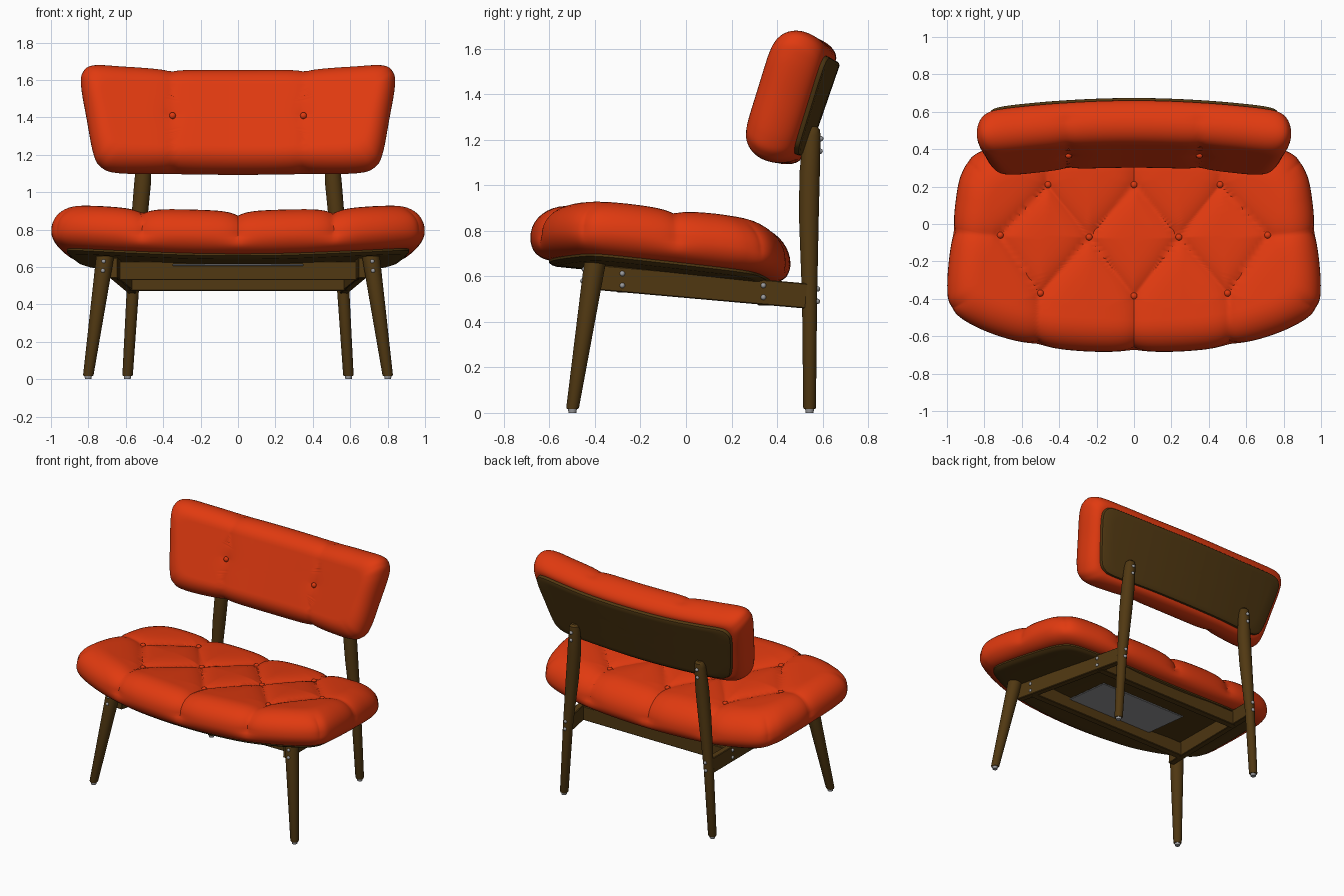
import bpy, bmesh, math
from mathutils import Vector, Matrix

if "Cube" in bpy.data.objects:
    bpy.data.objects.remove(bpy.data.objects["Cube"])


def material(name, rgb):
    m = bpy.data.materials.new(name)
    m.diffuse_color = (*rgb, 1)
    m.use_nodes = True
    m.node_tree.nodes["Principled BSDF"].inputs["Base Color"].default_value = m.diffuse_color
    return m


RED = material("orange red fabric", (0.75, 0.042, 0.005))
WOOD = material("dark brown wood", (0.082, 0.04, 0.006))
METAL = material("grey metal", (0.33, 0.33, 0.34))


def finish(name, bm, mat):
    bmesh.ops.recalc_face_normals(bm, faces=bm.faces)
    me = bpy.data.meshes.new(name)
    bm.to_mesh(me)
    bm.free()
    me.materials.append(mat)
    ob = bpy.data.objects.new(name, me)
    bpy.context.collection.objects.link(ob)
    return ob


def smooth_outline(half, n):
    # closed Catmull-Rom curve through a mirrored half outline
    pts = [Vector(p) for p in half]
    pts += [Vector((-p[0], p[1])) for p in half[-2:0:-1]]
    out, m = [], len(pts)
    for i in range(m):
        a, b, c, d = (pts[(i + k) % m] for k in (-1, 0, 1, 2))
        for j in range(n):
            t = j / n
            out.append(0.5 * (2 * b + (c - a) * t + (2 * a - 5 * b + 4 * c - d) * t * t
                              + (3 * b - a - 3 * c + d) * t ** 3))
    return out


def padded(name, mat, half, size, profile, place, n=6, inner=10, groove=None):
    # rings of an outline, inset by the profile (inset, height), closed to the centre at both ends
    A, B, cv = size
    line = smooth_outline(half, n)
    (d0, h0), (d1, h1) = profile[0], profile[-1]
    steps = [k / inner for k in range(1, inner)]
    rings = [((1 - d0 / A) * k, (1 - d0 / B) * k, h0) for k in steps]
    rings += [(1 - d / A, 1 - d / B, h) for d, h in profile]
    rings += [((1 - d1 / A) * k, (1 - d1 / B) * k, h1) for k in reversed(steps)]
    bm = bmesh.new()
    local, loops = [], []

    def add(u, v, h):
        local.append((u, v, h))
        return bm.verts.new(place(u, v, h))

    for su, sv, h in rings:
        loops.append([add(p.x * su, cv + (p.y - cv) * sv, h) for p in line])
    m = len(line)
    for r, s in zip(loops, loops[1:]):
        for i in range(m):
            bm.faces.new((r[i], r[(i + 1) % m], s[(i + 1) % m], s[i]))
    for loop, h in ((loops[0], h0), (loops[-1], h1)):
        c = add(0, cv, h)
        for i in range(m):
            bm.faces.new((loop[i], loop[(i + 1) % m], c))
    if groove:
        bmesh.ops.recalc_face_normals(bm, faces=bm.faces)
        bm.normal_update()
        moves = [(v, v.normal * groove(*q)) for v, q in zip(bm.verts, local)]
        for v, d in moves:
            v.co -= d
    return finish(name, bm, mat)


def arc_profile(db, hb, dt, ht, n=10):
    # rounded cushion edge: lower quarter, then upper quarter
    pr = []
    for i in range(-n, n + 1):
        a = math.pi / 2 * i / n
        d, h = (db, hb) if i < 0 else (dt, ht)
        pr.append((d * (1 - math.cos(a)), h * math.sin(a)))
    return pr


def seam_groove(seams, buttons, width, dimple):
    def depth(u, v, h):
        fade = min(1, max(0, 1 + h / 0.05))
        if fade == 0:
            return 0
        x, g = abs(u), 0
        for ax, ay, bx, by, dep in seams:
            dx, dy = bx - ax, by - ay
            t = min(1, max(0, ((x - ax) * dx + (v - ay) * dy) / (dx * dx + dy * dy)))
            g = max(g, dep * math.exp(-math.hypot(x - ax - t * dx, v - ay - t * dy) / width))
        for bx, by in buttons:
            g += dimple * math.exp(-math.hypot(x - bx, v - by) / 0.04)
        return g * fade
    return depth


def ball(name, mat, loc, r, squash=(1, 1, 1)):
    bm = bmesh.new()
    bmesh.ops.create_uvsphere(bm, u_segments=14, v_segments=8, radius=r,
                              matrix=Matrix.Translation(loc) @ Matrix.Diagonal((*squash, 1)))
    return finish(name, bm, mat)


def tube(name, mat, stations, n=28):
    # stations: x, y, z, radius
    bm = bmesh.new()
    rings = [[bm.verts.new((x + r * math.cos(2 * math.pi * i / n),
                            y + r * math.sin(2 * math.pi * i / n), z)) for i in range(n)]
             for x, y, z, r in stations]
    for a, b in zip(rings, rings[1:]):
        for i in range(n):
            bm.faces.new((a[i], a[(i + 1) % n], b[(i + 1) % n], b[i]))
    bm.faces.new(rings[0])
    bm.faces.new(rings[-1])
    return finish(name, bm, mat)


def bar(name, mat, p0, p1, width, height):
    p0, p1 = Vector(p0), Vector(p1)
    d = (p1 - p0).normalized()
    side = d.cross(Vector((0, 0, 1))).normalized()
    up = side.cross(d)
    rot = Matrix((d, side, up)).transposed().to_4x4()
    bm = bmesh.new()
    bmesh.ops.create_cube(bm, size=1, matrix=Matrix.Translation((p0 + p1) / 2) @ rot
                          @ Matrix.Diagonal(((p1 - p0).length, width, height, 1)))
    bmesh.ops.bevel(bm, geom=bm.edges[:], offset=0.004, segments=1, affect='EDGES')
    return finish(name, bm, mat)


# seat cushion with diamond tufting
def seat_place(u, v, h):
    return (u, v, 0.74 + 0.06 * u * u - 0.1 * (v + 0.4) + h)


seat_half = [(0, -0.688), (0.28, -0.68), (0.52, -0.655), (0.75, -0.59), (0.92, -0.51), (0.985, -0.44),
             (1.0, -0.34), (0.982, -0.1), (0.955, 0.12), (0.925, 0.27), (0.86, 0.37), (0.7, 0.42),
             (0.47, 0.45), (0, 0.462)]
seat_buttons = [(0, 0.21), (0.46, 0.21), (0.24, -0.07), (0.715, -0.06), (0, -0.385), (0.5, -0.37)]
D = 0.03
seat_seams = [(0, 0.21, 0.24, -0.07, D), (0.24, -0.07, 0, -0.385, D), (0.46, 0.21, 0.24, -0.07, D),
              (0.46, 0.21, 0.715, -0.06, D), (0.24, -0.07, 0.5, -0.37, D), (0.715, -0.06, 0.5, -0.37, D),
              (0.715, -0.06, 1.1, -0.03, D * 0.7), (0.5, -0.37, 0.525, -0.8, D), (0, -0.385, 0, -0.8, D),
              (0, 0.21, 0, 0.6, D), (0.46, 0.21, 0.48, 0.6, D),
              (0.93, -0.43, 1.1, -0.52, D * 0.4), (0.85, 0.3, 1.0, 0.42, D * 0.4)]
seat_size = (1.0, 0.575, -0.113)
padded("seat_cushion", RED, seat_half, seat_size, arc_profile(0.09, 0.09, 0.17, 0.152), seat_place,
       n=14, inner=36, groove=seam_groove(seat_seams, seat_buttons, 0.055, 0.012))
padded("seat_pan", WOOD, seat_half, seat_size,
       [(0.12, -0.115), (0.1, -0.11), (0.085, -0.1), (0.085, -0.085), (0.12, -0.08)], seat_place)
for bx, by in seat_buttons:
    for s in ((1,) if bx == 0 else (-1, 1)):
        ball("seat_button", RED, seat_place(s * bx, by, 0.118), 0.018, (1, 1, 0.7))

# metal plate under the seat
bar("under_seat_plate", METAL, (0, -0.32, 0.612), (0, 0.1, 0.570), 0.7, 0.009)

# curved, tilted backrest
TILT = math.radians(19)


def back_place(u, v, h):
    w = -h - 0.1 * u * u
    return (u, 0.48 + math.sin(TILT) * v + math.cos(TILT) * w,
            1.375 + math.cos(TILT) * v - math.sin(TILT) * w)


back_half = [(0, -0.288), (0.35, -0.288), (0.64, -0.293), (0.735, -0.265), (0.775, -0.19), (0.81, 0),
             (0.838, 0.17), (0.832, 0.25), (0.775, 0.293), (0.6, 0.293), (0.35, 0.287), (0, 0.287)]
back_size = (0.82, 0.29, 0)
padded("backrest_cushion", RED, back_half, back_size, arc_profile(0.065, 0.112, 0.11, 0.122), back_place,
       n=12, inner=24, groove=seam_groove([(0.36, 0.5, 0.345, -0.5, 0.014)], [(0.35, 0.0)], 0.05, 0.008))
padded("backrest_board", WOOD, back_half, back_size,
       [(0.085, -0.135), (0.072, -0.13), (0.068, -0.12), (0.068, -0.105), (0.09, -0.1)], back_place)

# legs, posts, rails and hardware
for s in (-1, 1):
    ball("backrest_button", RED, back_place(s * 0.35, -0.005, 0.108), 0.018, (1, 0.8, 1))
    tube("front_leg", WOOD, [(s * 0.801, -0.499, 0.016, 0.024), (s * 0.8, -0.498, 0.024, 0.028),
                             (s * 0.71, -0.4, 0.66, 0.048)])
    tube("back_post", WOOD, [(s * 0.591, 0.543, 0.016, 0.024), (s * 0.59, 0.543, 0.024, 0.028),
                             (s * 0.561, 0.543, 0.5, 0.033), (s * 0.528, 0.54, 0.85, 0.043),
                             (s * 0.51, 0.543, 1.05, 0.045), (s * 0.5, 0.553, 1.22, 0.038),
                             (s * 0.499, 0.555, 1.245, 0.033), (s * 0.499, 0.555, 1.258, 0.02)])
    tube("front_foot_glide", METAL, [(s * 0.801, -0.499, 0, 0.017), (s * 0.801, -0.499, 0.02, 0.02)])
    tube("back_foot_glide", METAL, [(s * 0.591, 0.543, 0, 0.017), (s * 0.591, 0.543, 0.02, 0.02)])
    bar("side_rail", WOOD, (s * 0.665, -0.4, 0.596), (s * 0.565, 0.535, 0.513), 0.045, 0.11)
    for loc in [(0.722, -0.453, 0.58), (0.718, -0.446, 0.63),
                (0.673, -0.28, 0.56), (0.673, -0.28, 0.612),
                (0.608, 0.34, 0.508), (0.608, 0.34, 0.56),
                (0.561, 0.577, 0.49), (0.557, 0.578, 0.545),
                (0.504, 0.589, 1.15), (0.501, 0.592, 1.205)]:
        ball("screw", METAL, (s * loc[0], loc[1], loc[2]), 0.012)
bar("front_cross_rail", WOOD, (-0.65, -0.28, 0.58), (0.65, -0.28, 0.58), 0.05, 0.1)
bar("rear_cross_rail", WOOD, (-0.585, 0.34, 0.522), (0.585, 0.34, 0.522), 0.05, 0.1)

# smooth shading with kept sharp edges
bpy.ops.object.select_all(action='SELECT')
bpy.context.view_layer.objects.active = bpy.context.collection.objects[0]
bpy.ops.object.shade_smooth_by_angle(angle=math.radians(35))
